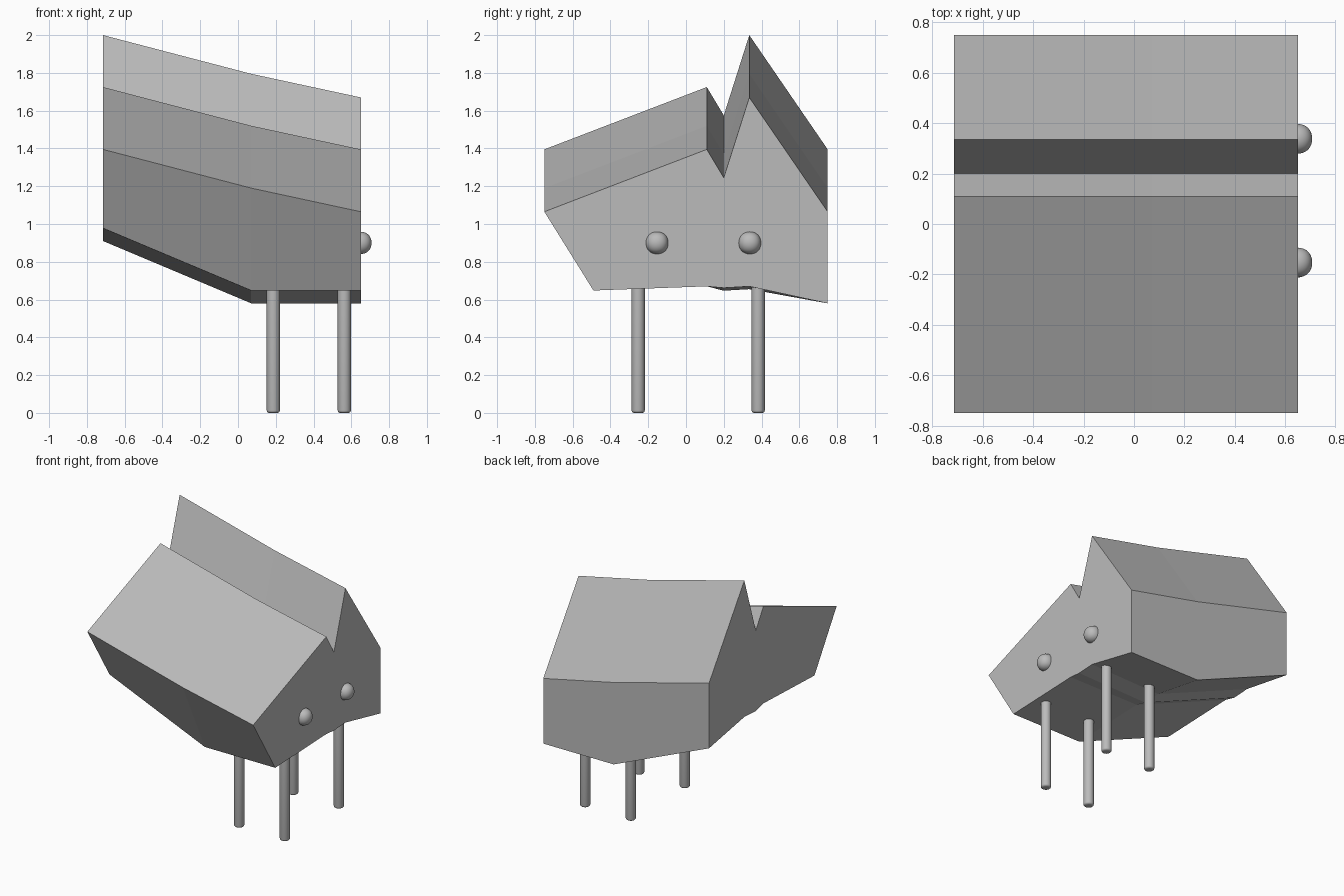
import bpy, bmesh, math

if "Cube" in bpy.data.objects:
    bpy.data.objects.remove(bpy.data.objects["Cube"])

grey = bpy.data.materials.new("grey")
grey.diffuse_color = (0.5, 0.5, 0.5, 1)
grey.use_nodes = True
grey.node_tree.nodes["Principled BSDF"].inputs["Base Color"].default_value = grey.diffuse_color


def add_object(name, bm):
    bmesh.ops.recalc_face_normals(bm, faces=bm.faces)
    mesh = bpy.data.meshes.new(name)
    bm.to_mesh(mesh)
    bm.free()
    mesh.materials.append(grey)
    obj = bpy.data.objects.new(name, mesh)
    bpy.context.collection.objects.link(obj)
    return obj


# Body: notched cross-section (y, z) lofted along x, rising toward the tail
TOP = [(-0.75, 1.065), (0.11, 1.395), (0.20, 1.245), (0.335, 1.67), (0.75, 1.065)]
BOTTOM = [(0.75, 0.58), (0.335, 0.67), (0.20, 0.662), (0.11, 0.67), (-0.49, 0.648)]
# x, top lift, bottom lift, extra drop of the belly groove
STATIONS = [(-0.715, 0.33, 0.33, 0.015), (0.07, 0.125, 0, 0.015), (0.65, 0, 0, 0)]

bm = bmesh.new()
rings = []
for x, top_lift, low_lift, drop in STATIONS:
    ring = [bm.verts.new((x, y, z + top_lift)) for y, z in TOP]
    ring += [bm.verts.new((x, y, z + low_lift - (drop if 0.15 < y < 0.4 else 0)))
             for y, z in BOTTOM]
    rings.append(ring)
n = len(rings[0])
for a, b in zip(rings, rings[1:]):
    for i in range(n):
        j = (i + 1) % n
        bm.faces.new((a[i], a[j], b[j], b[i]))
bm.faces.new(rings[0])
bm.faces.new(rings[-1])
add_object("body", bm)

# Legs: thin posts with rounded feet
LEG_TOP, LEG_R = 0.72, 0.035
for side, y in (("front", -0.253), ("back", 0.382)):
    for end, x in (("inner", 0.187), ("outer", 0.563)):
        bm = bmesh.new()
        bmesh.ops.create_cone(bm, cap_ends=True, segments=24, radius1=LEG_R,
                              radius2=LEG_R, depth=LEG_TOP)
        bmesh.ops.translate(bm, verts=bm.verts, vec=(x, y, LEG_TOP / 2))
        rim = [e for e in bm.edges if all(v.co.z < 0.01 for v in e.verts)]
        bmesh.ops.bevel(bm, geom=rim, offset=0.013, segments=3, profile=0.5,
                        affect='EDGES')
        for f in bm.faces:
            f.smooth = abs(f.normal.z) < 0.99
        add_object(f"{side}_{end}_leg", bm)

# Eyes: rounded cubes half sunk into the end face
for name, y in (("front_eye", -0.153), ("back_eye", 0.338)):
    bm = bmesh.new()
    bmesh.ops.create_cube(bm, size=0.141)
    bmesh.ops.translate(bm, verts=bm.verts, vec=(0.648, y, 0.9))
    for f in bm.faces:
        f.smooth = True
    eye = add_object(name, bm)
    sub = eye.modifiers.new("round", 'SUBSURF')
    sub.levels = sub.render_levels = 3
